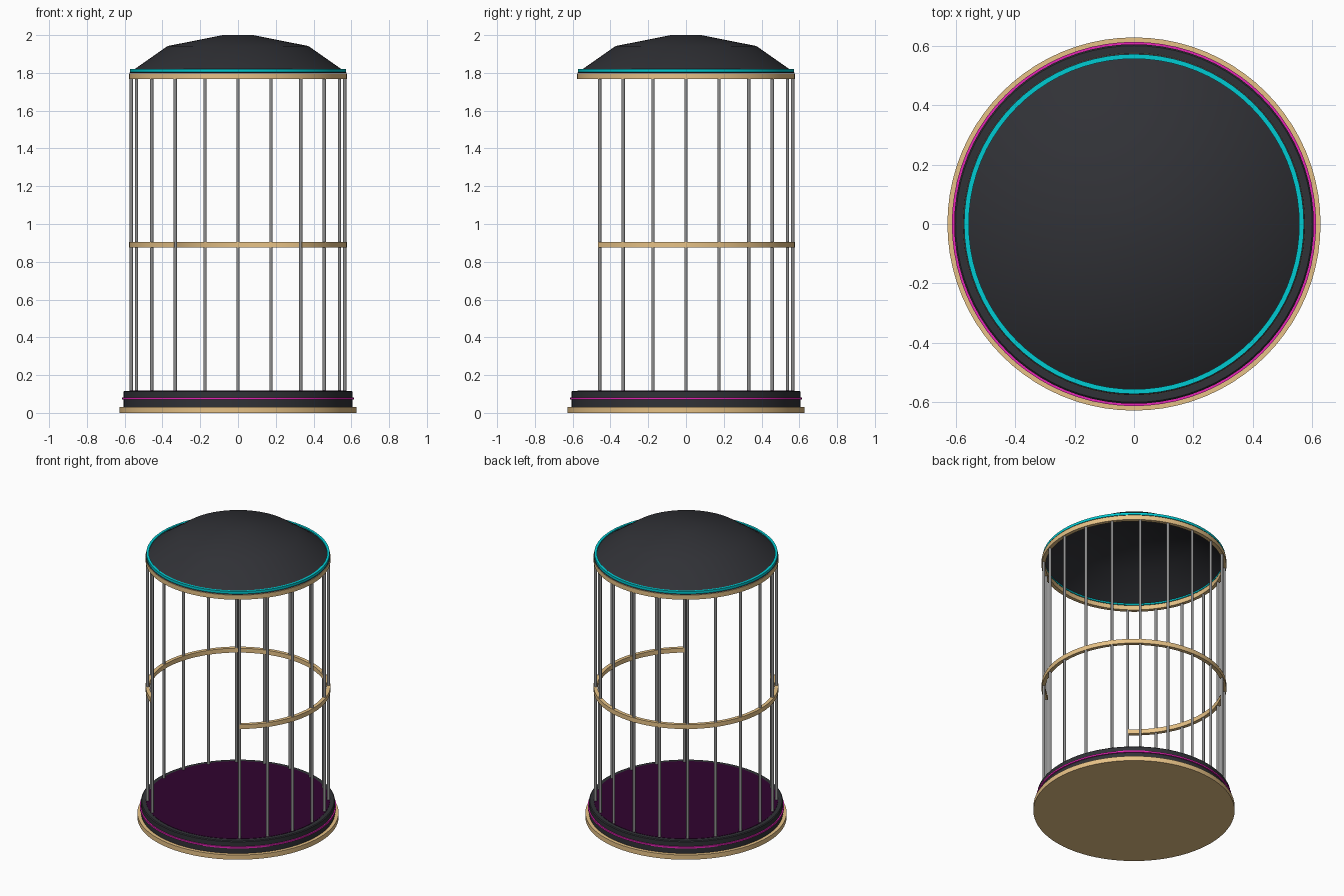
import bpy, bmesh
from math import cos, sin, radians

cube = bpy.data.objects.get("Cube")
if cube:
    bpy.data.objects.remove(cube, do_unlink=True)


def material(name, r, g, b):
    m = bpy.data.materials.new(name)
    m.use_nodes = True
    m.diffuse_color = (r, g, b, 1)
    m.node_tree.nodes["Principled BSDF"].inputs["Base Color"].default_value = (r, g, b, 1)
    return m


CHARCOAL = material("charcoal", 0.03, 0.031, 0.037)
BRASS = material("brass", 0.8, 0.54, 0.24)
STEEL = material("steel grey", 0.27, 0.27, 0.27)
TEAL = material("teal", 0.0, 0.6, 0.65)
MAGENTA = material("magenta", 0.9, 0.02, 0.53)
PURPLE = material("dark purple", 0.03, 0.001, 0.028)


def lathe(name, profile, mat, start=0, sweep=360, closed=False, steps=80, angle=35):
    """Revolve (radius, z) points, listed bottom to top on the outside, around z."""
    bm = bmesh.new()
    full = sweep == 360
    cols = []
    for i in range(steps if full else steps + 1):
        a = radians(start + sweep * i / steps)
        cols.append([bm.verts.new((r * cos(a), r * sin(a), z)) for r, z in profile])
    n = len(profile)
    for i in range(steps):
        a, b = cols[i], cols[(i + 1) % len(cols)]
        for j in range(n if closed else n - 1):
            k = (j + 1) % n
            bm.faces.new((a[j], b[j], b[k], a[k]))
    if not full:
        bm.faces.new(cols[0])
        bm.faces.new(cols[-1][::-1])
    bmesh.ops.remove_doubles(bm, verts=bm.verts, dist=1e-5)
    me = bpy.data.meshes.new(name)
    bm.to_mesh(me)
    bm.free()
    me.materials.append(mat)
    ob = bpy.data.objects.new(name, me)
    bpy.context.collection.objects.link(ob)
    bpy.ops.object.select_all(action="DESELECT")
    ob.select_set(True)
    bpy.context.view_layer.objects.active = ob
    bpy.ops.object.shade_smooth_by_angle(angle=radians(angle))


def band(name, inner, outer, low, high, mat, **kw):
    lathe(name, [(inner, low), (outer, low), (outer, high), (inner, high)],
          mat, closed=True, **kw)


def disc(name, radius, low, high, mat):
    lathe(name, [(0, low), (radius, low), (radius, high), (0, high)], mat)


# Base: brass foot, dark drum, magenta trim and purple floor
disc("base_foot", 0.628, 0, 0.032, BRASS)
lathe("base_drum", [(0, 0.032), (0.605, 0.032), (0.605, 0.112), (0.6, 0.117), (0, 0.117)], CHARCOAL)
band("base_trim", 0.6, 0.613, 0.07, 0.081, MAGENTA)
disc("floor_plate", 0.574, 0.114, 0.119, PURPLE)

# Bars, leaving out three at the front for the opening
SPACING = 18
for i in range(17):
    a = radians(-54 + SPACING * i)
    bpy.ops.mesh.primitive_cylinder_add(vertices=12, radius=0.009, depth=1.67,
                                        location=(0.565 * cos(a), 0.565 * sin(a), 0.95))
    bar = bpy.context.object
    bar.name = f"bar_{i + 1}"
    bar.data.materials.append(STEEL)
    bpy.ops.object.shade_smooth_by_angle(angle=radians(40))

# Brass bands: an open one at mid height and a full one under the roof
band("middle_band", 0.553, 0.577, 0.876, 0.906, BRASS, start=-54, sweep=16 * SPACING, steps=64)
band("top_band", 0.553, 0.577, 1.767, 1.798, BRASS)

# Roof: thin open dome with teal trim
lathe("roof", [(0.576, 1.8), (0.373, 1.942), (0.08, 2.0), (0, 2.0)], CHARCOAL, angle=60)
band("roof_trim", 0.556, 0.572, 1.804, 1.821, TEAL)
